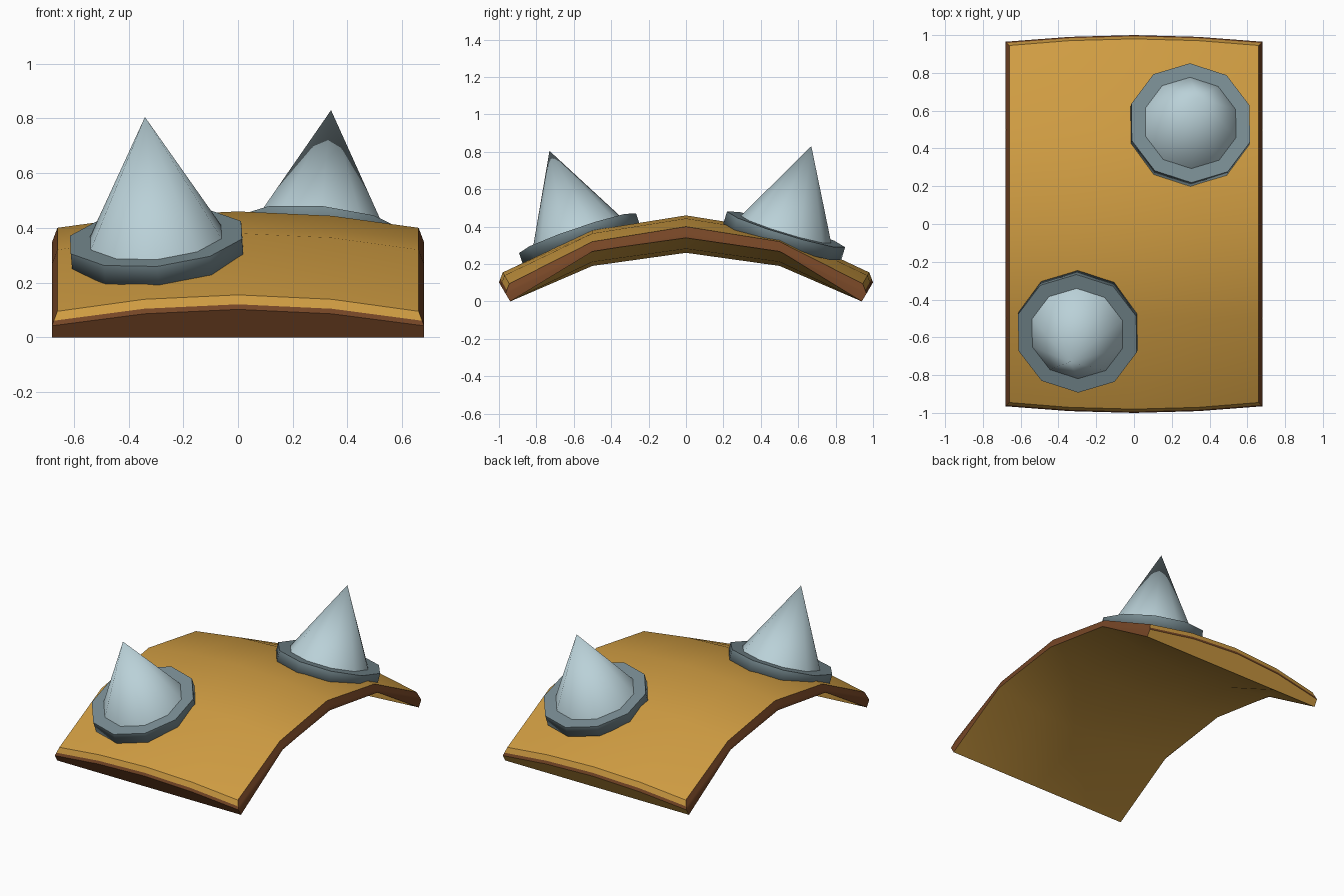
import bpy, bmesh, math
from mathutils import Vector

if "Cube" in bpy.data.objects:
    bpy.data.objects.remove(bpy.data.objects["Cube"])


def material(name, r, g, b):
    m = bpy.data.materials.new(name)
    lin = [((c / 255 + 0.055) / 1.055) ** 2.4 for c in (r, g, b)]
    m.diffuse_color = (*lin, 1)
    m.use_nodes = True
    m.node_tree.nodes["Principled BSDF"].inputs["Base Color"].default_value = m.diffuse_color
    return m


OCHRE = material("ochre", 207, 156, 66)
BROWN = material("brown_edge", 118, 70, 38)
STEEL = material("dark_steel", 120, 140, 146)
PALE = material("pale_steel", 186, 209, 216)


def finish(name, bm, mats, angle):
    bmesh.ops.recalc_face_normals(bm, faces=bm.faces)
    me = bpy.data.meshes.new(name)
    bm.to_mesh(me)
    bm.free()
    for m in mats:
        me.materials.append(m)
    ob = bpy.data.objects.new(name, me)
    bpy.context.collection.objects.link(ob)
    if angle:
        bpy.ops.object.select_all(action='DESELECT')
        ob.select_set(True)
        bpy.context.view_layer.objects.active = ob
        bpy.ops.object.shade_smooth_by_angle(angle=math.radians(angle))
    return ob


# Arched plate: a 5 x 5 grid on top and below, joined by a bevelled rim.
# The underside bulges downward between thin long sides.
US = (-1, -0.52, 0, 0.52, 1)
VS = (-2, -1, 0, 1, 2)
TOP_Z = (0.46, 0.38, 0.155)
LOW_Z = (0.26, 0.19, 0.0)


def top_point(u, v):
    y = math.copysign((0, 0.5, 0.98 - 0.035 * u * u)[abs(v)], v)
    return Vector((0.66 * u, y, TOP_Z[abs(v)] - 0.06 * u * u))


def rim_point(u, v):
    p = top_point(u, v)
    p.x *= 0.68 / 0.66 if abs(u) == 1 else 1
    p.y += math.copysign(0.02, v) if abs(v) == 2 else 0
    p.z -= 0.053
    return p


def mid_point(u, v):
    return top_point(u, v).lerp(rim_point(u, v), 0.65)


def low_point(u, v):
    y = math.copysign((0, 0.5, 0.94)[abs(v)], v)
    bulge = 0.08 * u * u if abs(v) < 2 else 0
    return Vector((0.68 * u, y, LOW_Z[abs(v)] + bulge))


bm = bmesh.new()
border = ([(i, 0) for i in range(4)] + [(4, j) for j in range(4)]
          + [(i, 4) for i in range(4, 0, -1)] + [(0, j) for j in range(4, 0, -1)])
layers = []
for fn, full in ((top_point, True), (mid_point, False), (rim_point, False), (low_point, True)):
    keys = [(i, j) for i in range(5) for j in range(5)] if full else border
    layers.append({k: bm.verts.new(fn(US[k[0]], VS[k[1]])) for k in keys})
for grid in (layers[0], layers[3]):
    for i in range(4):
        for j in range(4):
            bm.faces.new([grid[k] for k in ((i, j), (i + 1, j), (i + 1, j + 1), (i, j + 1))])
for n in range(3):
    for a, b in zip(border, border[1:] + border[:1]):
        f = bm.faces.new([layers[n][a], layers[n][b], layers[n + 1][b], layers[n + 1][a]])
        on_end = a[1] == b[1]
        # ochre on the upper end bevels and on the lower back face
        ochre = on_end and (n == 0 or (n == 2 and a[1] == 4))
        f.material_index = 0 if ochre else 1
finish("arched_plate", bm, [OCHRE, BROWN], 28)


# Two studs, each a ten-sided collar with a spike, leaning outward
def stud(label, centre, lean):
    axis = Vector(lean)
    height = axis.length
    rot = Vector((0, 0, 1)).rotation_difference(axis)

    def ring(bm, radius, z):
        return [bm.verts.new(Vector(centre) + rot @ Vector(
            (radius * math.sin(k * math.pi / 5), radius * math.cos(k * math.pi / 5), z)))
            for k in range(10)]

    # collar: sharp upper edge, soft side and underside
    bm = bmesh.new()
    low, high = ring(bm, 0.33, -0.072), ring(bm, 0.33, 0)
    bm.faces.new(low)
    top = bm.faces.new(high)
    for k in range(10):
        n = (k + 1) % 10
        bm.faces.new((low[k], low[n], high[n], high[k]))
    for f in bm.faces:
        f.smooth = True
    for e in top.edges:
        e.smooth = False
    finish(label + "_collar", bm, [STEEL], 0)

    # spike
    bm = bmesh.new()
    base = ring(bm, 0.255, -0.005)
    tip = bm.verts.new(Vector(centre) + rot @ Vector((0, 0, height)))
    bm.faces.new(base)
    for k in range(10):
        bm.faces.new((base[k], base[(k + 1) % 10], tip))
    finish(label + "_spike", bm, [PALE], 45)


stud("front", (-0.30, -0.58, 0.365), (-0.04, -0.15, 0.44))
stud("back", (0.30, 0.535, 0.385), (0.04, 0.135, 0.445))
